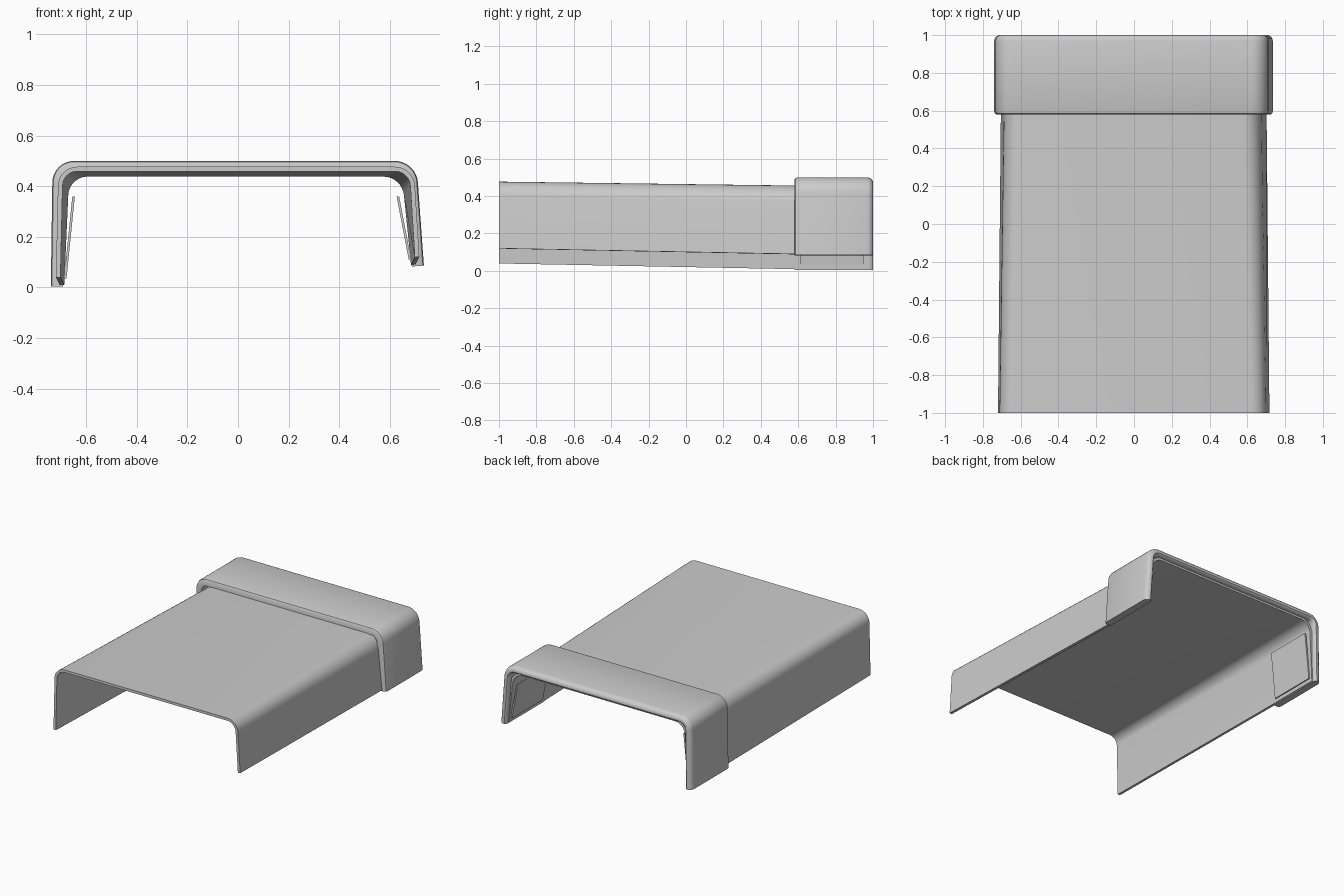
import bpy, bmesh, math
from mathutils import Vector

if "Cube" in bpy.data.objects:
    bpy.data.objects.remove(bpy.data.objects["Cube"])

SEG = 8


def u_path(xl_bot, xl_top, xr_top, xr_bot, z_top, zl, zr, radius):
    """Open U outline: left foot, rounded corner, top, rounded corner, right foot."""
    lb, lt = Vector((xl_bot, zl)), Vector((xl_top, z_top))
    rt, rb = Vector((xr_top, z_top)), Vector((xr_bot, zr))

    def corner(a, c, b):
        p = c + (a - c).normalized() * radius
        q = c + (b - c).normalized() * radius
        k = 0.56
        c1, c2 = p.lerp(c, k), q.lerp(c, k)
        out = []
        for i in range(SEG + 1):
            t = i / SEG
            s = 1 - t
            out.append(p * s**3 + c1 * 3*s*s*t + c2 * 3*s*t*t + q * t**3)
        return out

    return [lb] + corner(lb, lt, rt) + corner(lt, rt, rb) + [rb]


def inset(path, d):
    """Offset the U outline toward its inside."""
    out = []
    for i, p in enumerate(path):
        t = (path[min(i + 1, len(path) - 1)] - path[max(i - 1, 0)]).normalized()
        out.append(p + Vector((t.y, -t.x)) * d)
    return out


def loft(name, sections):
    """Closed channel from sections of (y, outline, outer inset, inner inset)."""
    bm = bmesh.new()
    rings = []
    for y, path, outer, inner in sections:
        loop = inset(path, outer) + inset(path, inner)[::-1]
        rings.append([bm.verts.new((p.x, y, p.y)) for p in loop])
    n = len(rings[0])
    for a, b in zip(rings, rings[1:]):
        for i in range(n):
            j = (i + 1) % n
            bm.faces.new((a[i], a[j], b[j], b[i]))
    # end caps as quad strips between outer and inner outline
    for r in (rings[0], rings[-1]):
        for i in range(n // 2 - 1):
            bm.faces.new((r[i], r[i + 1], r[n - 2 - i], r[n - 1 - i]))
    bmesh.ops.recalc_face_normals(bm, faces=bm.faces)
    mesh = bpy.data.meshes.new(name)
    bm.to_mesh(mesh)
    bm.free()
    obj = bpy.data.objects.new(name, mesh)
    bpy.context.collection.objects.link(obj)
    bpy.ops.object.select_all(action='DESELECT')
    obj.select_set(True)
    bpy.context.view_layer.objects.active = obj
    bpy.ops.object.shade_smooth_by_angle(angle=math.radians(35))
    return obj


# thin cover sheet, narrowing and dropping slightly toward the back
front = u_path(-0.72, -0.71, 0.695, 0.717, 0.477, 0.04, 0.12, 0.075)
back = u_path(-0.705, -0.685, 0.665, 0.702, 0.456, 0.01, 0.09, 0.09)
loft("cover_sheet", [(-1.0, front, 0, 0.018), (0.58, back, 0, 0.018),
                     (0.97, back, 0, 0.018)])

# thick collar wrapped round the back end, with softened front and back edges
collar = u_path(-0.74, -0.733, 0.705, 0.735, 0.5, 0.004, 0.086, 0.085)
loft("end_collar", [(0.58, collar, 0.012, 0.048), (0.585, collar, 0.004, 0.048),
                    (0.597, collar, 0, 0.048), (0.97, collar, 0, 0.048),
                    (0.985, collar, 0.004, 0.046), (0.995, collar, 0.014, 0.042),
                    (1.0, collar, 0.022, 0.036)])

# flat pads lining the inside of each leg behind the collar
for side, xb, xt, zb in ((-1, 0.688, 0.655, 0.035), (1, 0.685, 0.637, 0.11)):
    bm = bmesh.new()
    vs = []
    for y in (0.61, 0.95):
        for x, z in ((xb, zb), (xt, 0.36), (xt - 0.01, 0.36), (xb - 0.01, zb)):
            vs.append(bm.verts.new((side * x, y, z)))
    bmesh.ops.convex_hull(bm, input=vs)
    bmesh.ops.recalc_face_normals(bm, faces=bm.faces)
    name = "left_inner_pad" if side < 0 else "right_inner_pad"
    mesh = bpy.data.meshes.new(name)
    bm.to_mesh(mesh)
    bm.free()
    bpy.context.collection.objects.link(bpy.data.objects.new(name, mesh))
